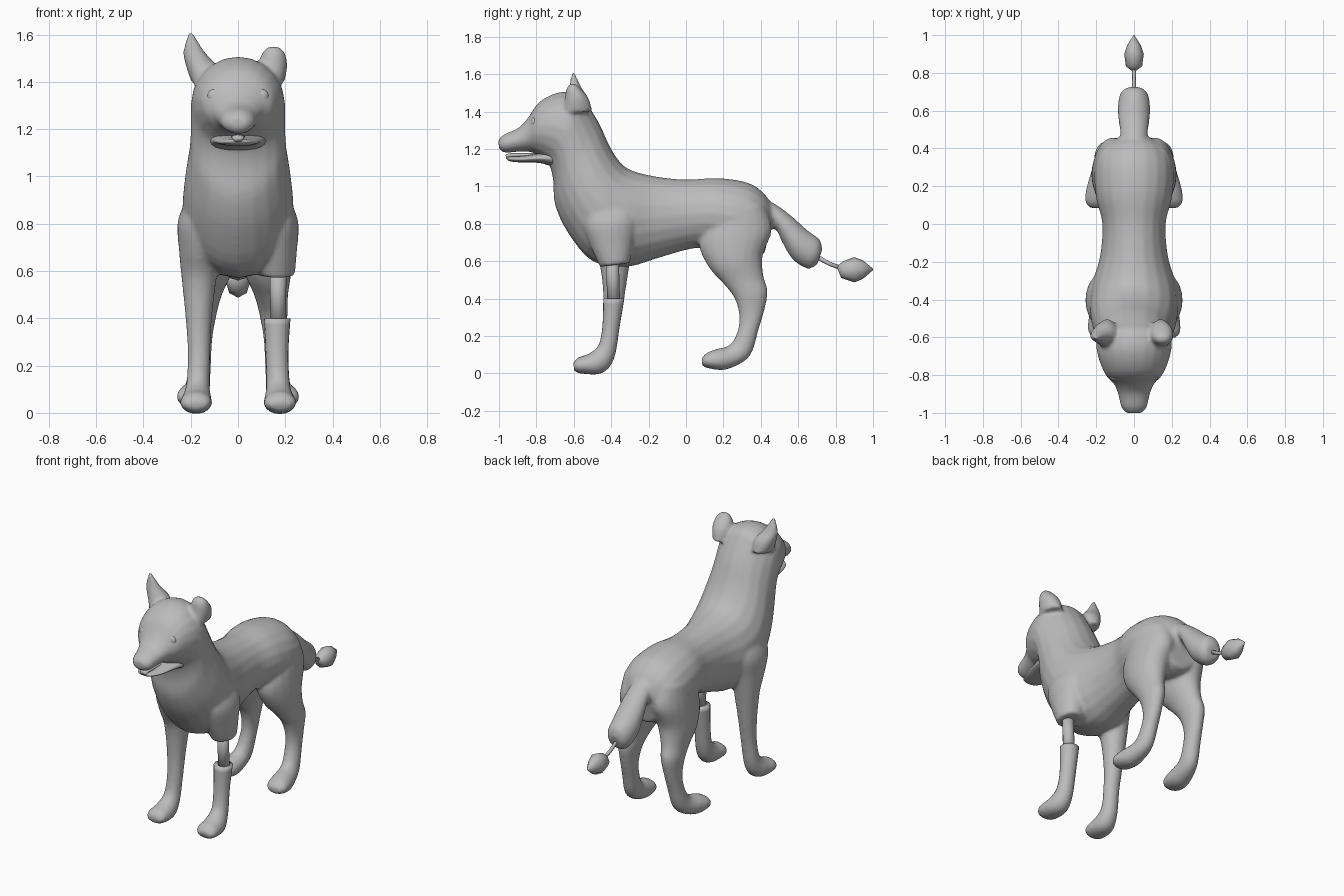
import bpy
import bmesh
import math
from mathutils import Vector

default_cube = bpy.data.objects.get("Cube")
if default_cube:
    bpy.data.objects.remove(default_cube, do_unlink=True)

# One plain grey for the whole animal
grey = bpy.data.materials.new("plain grey")
grey.use_nodes = True
colour = (.5, .5, .5, 1)
grey.diffuse_color = colour
grey.node_tree.nodes["Principled BSDF"].inputs["Base Color"].default_value = colour


def blend(a, b, c, d, t):
    """Catmull-Rom blend between sections b and c."""
    return b + t * ((c - a) + t * ((2 * a - 5 * b + 4 * c - d) + t * (3 * (b - c) + d - a))) / 2


def loft(bm, sections, sides=20, steps=4, mirror=False):
    """Skin oval rings; a section is (y, z) of one edge, (y, z) of the other, half width, centre x."""
    rows = [tuple(s) + (0,) * (6 - len(s)) for s in sections]
    padded = [rows[0]] + rows + [rows[-1]]
    dense = []
    for i in range(len(rows) - 1):
        window = padded[i:i + 4]
        for k in range(steps):
            dense.append([blend(*values, k / steps) for values in zip(*window)])
    dense.append(rows[-1])

    rings = []
    for y1, z1, y2, z2, width, x in dense:
        middle = Vector((x, (y1 + y2) / 2, (z1 + z2) / 2))
        half = Vector((0, (y1 - y2) / 2, (z1 - z2) / 2))
        ring = []
        for k in range(sides):
            angle = math.tau * k / sides
            point = middle + half * math.cos(angle)
            point.x += max(width, .002) * math.sin(angle)
            if mirror:
                point.x = -point.x
            ring.append(bm.verts.new(point))
        rings.append(ring)
    for lower, upper in zip(rings, rings[1:]):
        for k in range(sides):
            n = (k + 1) % sides
            bm.faces.new((lower[k], lower[n], upper[n], upper[k]))
    bm.faces.new(rings[0])
    bm.faces.new(rings[-1])


def finish(name, bm, fuse=False):
    """Turn a bmesh into a smooth object, optionally fused into one skin."""
    bmesh.ops.recalc_face_normals(bm, faces=bm.faces)
    mesh = bpy.data.meshes.new(name)
    bm.to_mesh(mesh)
    bm.free()
    mesh.materials.append(grey)
    mesh.shade_smooth()
    obj = bpy.data.objects.new(name, mesh)
    bpy.context.collection.objects.link(obj)
    if fuse:
        skin = obj.modifiers.new("fused skin", 'REMESH')
        skin.mode = 'VOXEL'
        skin.voxel_size = .011
        skin.use_smooth_shade = True
        relax = obj.modifiers.new("relax", 'SMOOTH')
        relax.factor = .5
        relax.iterations = 6
    return obj


def loft_part(name, sections, **options):
    bm = bmesh.new()
    loft(bm, sections, **options)
    return finish(name, bm)


# Rump, belly, chest, neck, head and snout
trunk = [
    (.47, .88, .42, .64, .1),
    (.42, .96, .34, .62, .18),
    (.33, 1.02, .22, .64, .21),
    (.17, 1.045, .1, .67, .2),
    (0, 1.037, 0, .66, .168),
    (-.17, 1.055, -.17, .61, .18),
    (-.3, 1.09, -.32, .57, .22),
    (-.36, 1.14, -.5, .6, .235),
    (-.41, 1.22, -.63, .75, .225),
    (-.46, 1.33, -.7, .9, .205),
    (-.52, 1.43, -.71, 1.03, .2),
    (-.57, 1.49, -.73, 1.11, .2),
    (-.67, 1.505, -.77, 1.15, .185),
    (-.78, 1.455, -.82, 1.18, .15),
    (-.85, 1.36, -.84, 1.185, .108),
    (-.9, 1.31, -.9, 1.185, .085),
    (-.97, 1.28, -.97, 1.18, .068),
    (-1.003, 1.25, -1, 1.2, .04),
]

# Thigh, hock and hind paw
hind_leg = [
    (.14, .87, .42, .9, .1, .1),
    (.07, .7, .46, .77, .11, .11),
    (.12, .57, .41, .63, .1, .125),
    (.2, .48, .415, .52, .072, .14),
    (.26, .4, .437, .44, .06, .15),
    (.285, .3, .42, .34, .047, .155),
    (.27, .21, .39, .24, .047, .16),
    (.23, .15, .34, .09, .052, .17),
    (.16, .13, .22, .022, .067, .185),
    (.11, .11, .13, .025, .067, .192),
    (.082, .08, .087, .04, .04, .192),
]

# Shoulder, shin and front paw
shoulder = [
    (-.54, .92, -.28, .92, .06, .15),
    (-.55, .8, -.26, .82, .09, .165),
    (-.51, .68, -.28, .7, .085, .165),
    (-.46, .57, -.3, .59, .075, .165),
]
shin = [
    (-.442, .4, -.33, .4, .056, .166),
    (-.447, .25, -.355, .25, .048, .165),
    (-.468, .15, -.385, .08, .05, .17),
    (-.52, .105, -.45, .002, .064, .175),
    (-.575, .085, -.56, 0, .066, .178),
    (-.603, .055, -.597, .015, .042, .178),
]

# Ears: one pointed, one with its tip folded over
pointed_ear = [
    (-.665, 1.39, -.5, 1.4, .055, -.14),
    (-.645, 1.46, -.52, 1.47, .065, -.155),
    (-.625, 1.53, -.56, 1.53, .045, -.187),
    (-.61, 1.615, -.595, 1.61, .008, -.2),
]
folded_ear = [
    (-.665, 1.39, -.5, 1.4, .055, .14),
    (-.65, 1.46, -.52, 1.47, .062, .147),
    (-.64, 1.52, -.56, 1.52, .05, .15),
    (-.62, 1.55, -.59, 1.55, .025, .15),
]

tail = [
    (.38, .95, .42, .76, .07),
    (.47, .91, .48, .77, .072),
    (.56, .845, .51, .71, .08),
    (.65, .765, .57, .61, .086),
    (.715, .715, .65, .56, .075),
    (.728, .66, .7, .58, .045),
]

# All furry parts become one continuous skin
body = bmesh.new()
for part in (trunk, pointed_ear, folded_ear, tail, shoulder):
    loft(body, part)
loft(body, shoulder + shin, mirror=True)
for flip in (False, True):
    loft(body, hind_leg, mirror=flip)
finish("body", body, fuse=True)

# Left shin is loose and hangs on a thin bone
left_shin = loft_part("left_front_shin", shin)
loft_part("left_leg_bone", [(-.43, .64, -.36, .64, .037, .17),
                            (-.42, .36, -.352, .36, .034, .17)], sides=10, steps=1)

# Tail bone and tuft
loft_part("tail_bone", [(.69, .644, .68, .62, .012),
                        (.77, .597, .765, .575, .01),
                        (.84, .572, .835, .55, .01)], sides=8, steps=1)
loft_part("tail_tuft", [(.81, .575, .81, .56, .01),
                        (.84, .6, .83, .51, .043),
                        (.9, .622, .9, .487, .052),
                        (.945, .605, .945, .505, .037),
                        (1, .56, 1, .552, .002)], sides=8, steps=1)

# Open lower jaw and tongue
loft_part("lower_jaw", [(-.7, 1.2, -.7, 1.1, .12),
                        (-.78, 1.178, -.78, 1.125, .106),
                        (-.88, 1.163, -.88, 1.128, .08),
                        (-.94, 1.16, -.94, 1.134, .05),
                        (-.957, 1.158, -.957, 1.145, .02)])
loft_part("tongue", [(-.78, 1.178, -.78, 1.155, .03),
                     (-.93, 1.178, -.93, 1.155, .028),
                     (-.965, 1.168, -.96, 1.145, .02)], sides=12)

# Eyes
for side, x in (("left", .1), ("right", -.1)):
    bm = bmesh.new()
    bmesh.ops.create_uvsphere(bm, u_segments=16, v_segments=10, radius=.029)
    bmesh.ops.scale(bm, vec=(1, .6, 1), verts=bm.verts)
    bmesh.ops.translate(bm, vec=(x, -.812, 1.34), verts=bm.verts)
    finish(side + "_eye", bm)
